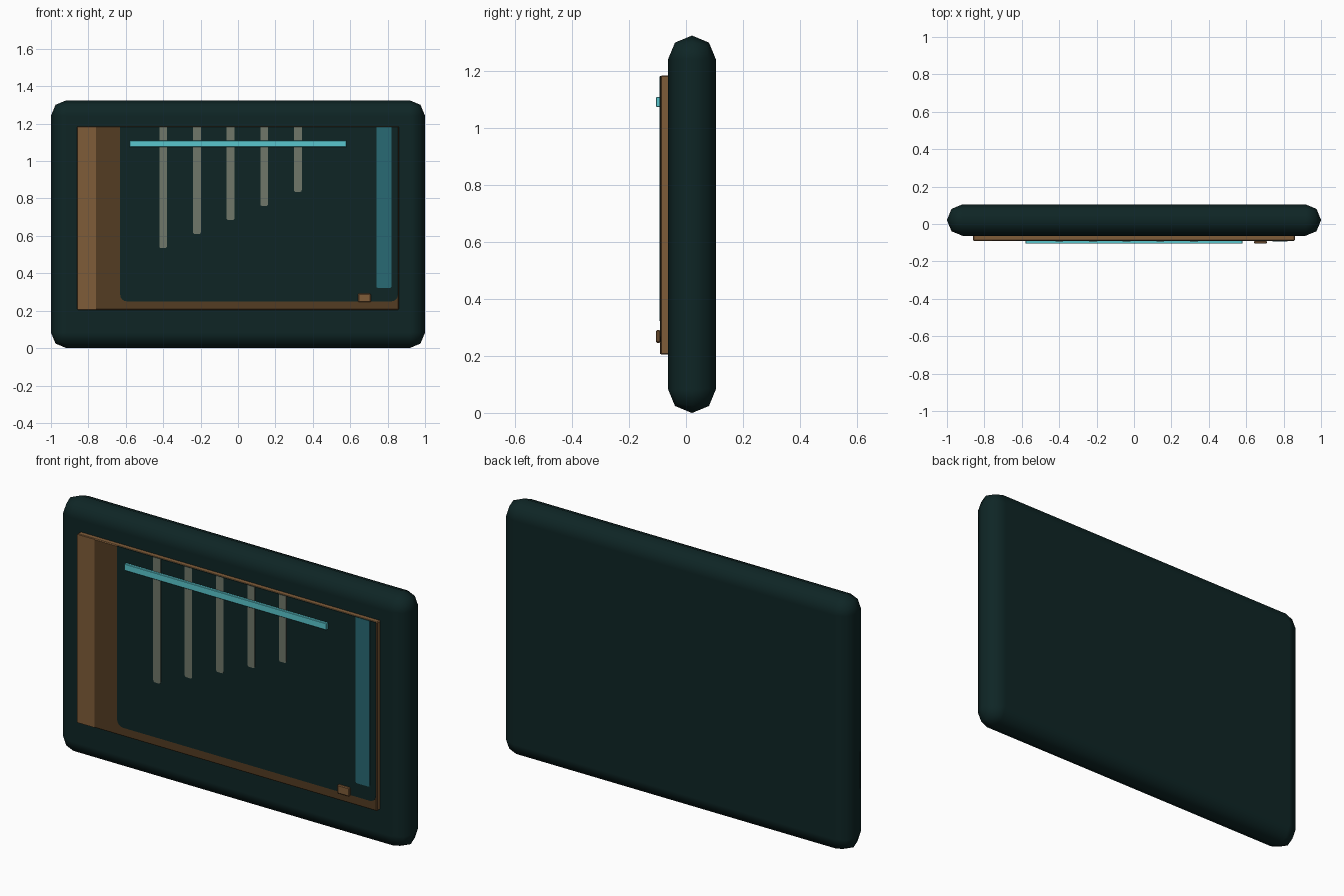
import bpy, bmesh
from mathutils import Vector

cube = bpy.data.objects.get("Cube")
if cube:
    bpy.data.objects.remove(cube, do_unlink=True)


def material(name, rgb):
    # colours are given as display values and stored as linear values
    lin = [((c / 255 + 0.055) / 1.055) ** 2.4 if c > 10 else c / 3294 for c in rgb]
    m = bpy.data.materials.new(name)
    m.use_nodes = True
    m.diffuse_color = (*lin, 1)
    m.node_tree.nodes["Principled BSDF"].inputs["Base Color"].default_value = (*lin, 1)
    return m


dark_teal = material("dark teal", (14, 37, 37))
wood = material("wood", (127, 92, 57))
dark_wood = material("dark wood", (84, 60, 34))
teal = material("teal", (40, 106, 116))
bright_teal = material("bright teal", (90, 198, 205))
grey = material("warm grey", (112, 119, 106))


def box(name, x, y, z, mat, bevel=0, segments=1, round_bottom=0):
    """Box between the given (low, high) ranges."""
    bm = bmesh.new()
    bmesh.ops.create_cube(bm, size=1)
    lo, hi = Vector((x[0], y[0], z[0])), Vector((x[1], y[1], z[1]))
    for v in bm.verts:
        v.co = Vector([lo[i] + (v.co[i] + 0.5) * (hi[i] - lo[i]) for i in range(3)])
    if round_bottom:
        edges = [e for e in bm.edges if all(abs(v.co.z - z[0]) < 1e-5 for v in e.verts)
                 and abs(e.verts[0].co.x - e.verts[1].co.x) < 1e-5]
        bmesh.ops.bevel(bm, geom=edges, offset=round_bottom, segments=4,
                        profile=0.5, affect='EDGES')
    mesh = bpy.data.meshes.new(name)
    bm.to_mesh(mesh)
    bm.free()
    mesh.materials.append(mat)
    ob = bpy.data.objects.new(name, mesh)
    bpy.context.collection.objects.link(ob)
    if bevel:
        mod = ob.modifiers.new("rounded edges", 'BEVEL')
        mod.width = bevel
        mod.segments = segments
        mod.limit_method = 'ANGLE'
        if segments > 1:
            mod.harden_normals = True
            mesh.shade_smooth()
    return ob


# Thick rounded slab
box("body", (-1, 1), (-0.063, 0.105), (0, 1.325), dark_teal, 0.083, 2)

# Raised front panel: wooden edges with a dark wood face
panel = box("panel", (-0.86, 0.86), (-0.09, -0.06), (0.205, 1.185), wood, 0.004)
panel.data.materials.append(dark_wood)
for face in panel.data.polygons:
    if face.normal.y < -0.9:
        face.material_index = 1

# Painted areas on the panel
box("side_band", (-0.858, -0.76), (-0.0915, -0.088), (0.207, 1.183), wood)
box("screen", (-0.63, 0.855), (-0.0915, -0.088), (0.25, 1.183), dark_teal, round_bottom=0.035)
box("side_strip", (0.74, 0.82), (-0.093, -0.089), (0.322, 1.182), teal, round_bottom=0.008)

# Five hanging bars, getting shorter to the left
for i in range(5):
    cx, bottom = -0.4 + i * 0.18, 0.535 + i * 0.075
    box(f"hanging_bar_{i + 1}", (cx - 0.021, cx + 0.021), (-0.093, -0.089),
        (bottom, 1.182), grey, round_bottom=0.01)

# Cross rail and small knob
box("cross_rail", (-0.58, 0.58), (-0.105, -0.09), (1.075, 1.11), bright_teal, 0.002)
box("knob", (0.642, 0.71), (-0.105, -0.09), (0.246, 0.291), wood, 0.004)
